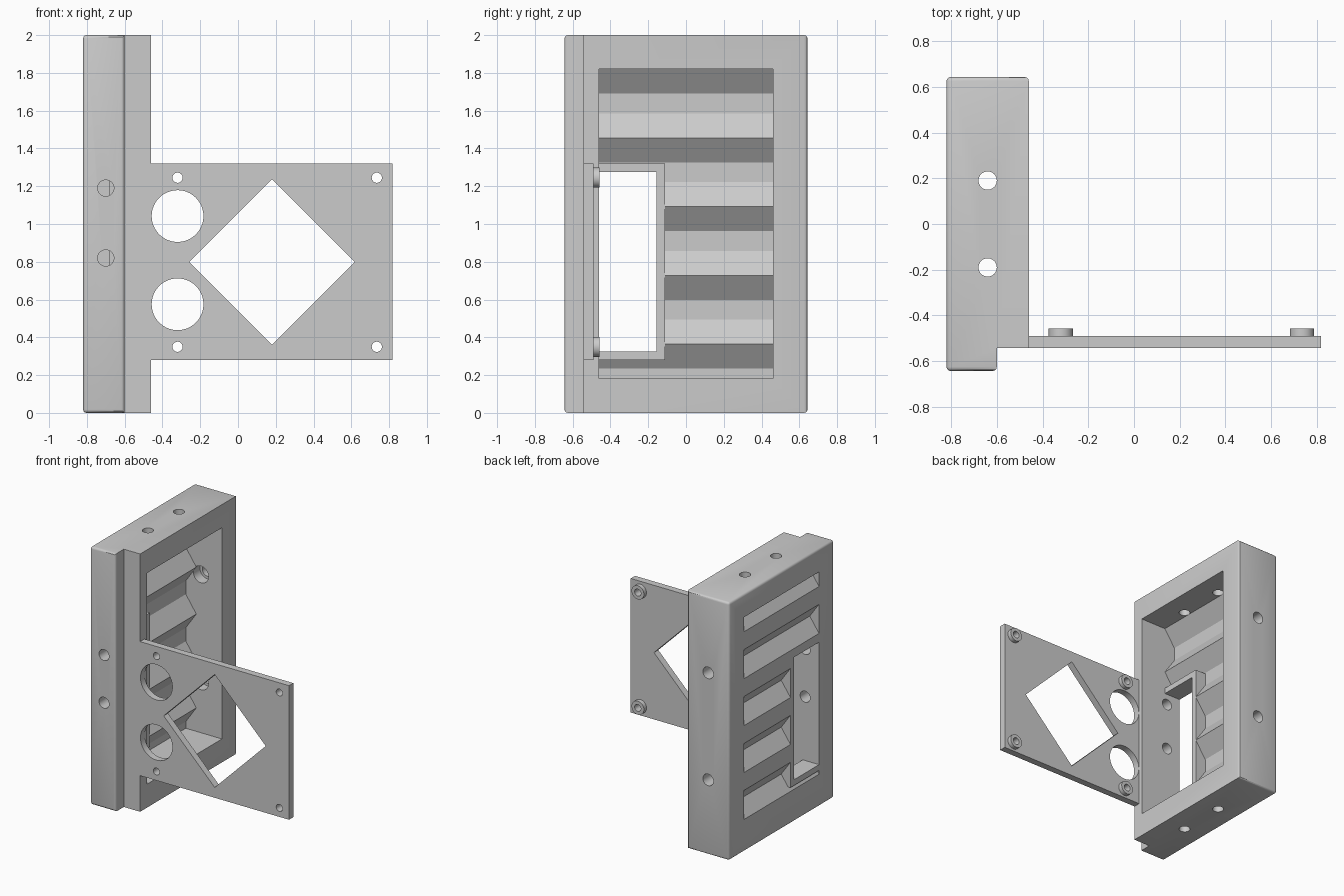
import bpy, bmesh, math
from mathutils import Vector

if "Cube" in bpy.data.objects:
    bpy.data.objects.remove(bpy.data.objects["Cube"])

grey = bpy.data.materials.new("plain grey")
grey.use_nodes = True
grey.diffuse_color = (0.6, 0.6, 0.6, 1)
grey.node_tree.nodes["Principled BSDF"].inputs["Base Color"].default_value = (0.6, 0.6, 0.6, 1)


def prism(name, points, axis, lo, hi):
    """Extrude a 2D outline along an axis; the outline uses the other two axes in order."""
    def place(p, t):
        co = list(p)
        co.insert("xyz".index(axis), t)
        return Vector(co)
    bm = bmesh.new()
    face = bm.faces.new([bm.verts.new(place(p, lo)) for p in points])
    new = bmesh.ops.extrude_face_region(bm, geom=[face])["geom"]
    shift = place((0, 0), hi - lo)
    bmesh.ops.translate(bm, verts=[v for v in new if isinstance(v, bmesh.types.BMVert)], vec=shift)
    bmesh.ops.recalc_face_normals(bm, faces=bm.faces)
    mesh = bpy.data.meshes.new(name)
    bm.to_mesh(mesh)
    bm.free()
    mesh.materials.append(grey)
    obj = bpy.data.objects.new(name, mesh)
    bpy.context.collection.objects.link(obj)
    return obj


def rect(a0, a1, b0, b1):
    return [(a0, b0), (a1, b0), (a1, b1), (a0, b1)]


def circle(a, b, r, n=32):
    return [(a + r * math.cos(math.tau * i / n), b + r * math.sin(math.tau * i / n)) for i in range(n)]


def cut(obj, cutters):
    bpy.context.view_layer.objects.active = obj
    for c in cutters:
        c.hide_render = True
        mod = obj.modifiers.new("cut", "BOOLEAN")
        mod.operation, mod.solver, mod.object = "DIFFERENCE", "EXACT", c
        bpy.ops.object.modifier_apply(modifier=mod.name)
        bpy.data.objects.remove(c)


def finish(obj):
    bpy.ops.object.select_all(action="DESELECT")
    obj.select_set(True)
    bpy.context.view_layer.objects.active = obj
    bpy.ops.object.shade_smooth_by_angle(angle=math.radians(30))


LEFT, RIGHT, DEPTH = -0.82, -0.46, 0.643
Y, Z0, Z1 = 0.46, 0.182, 1.82

# Frame with a stepped front and softened outer edges
frame = prism("frame", [(LEFT, -DEPTH), (-0.6, -DEPTH), (-0.6, -0.543), (RIGHT, -0.543),
                        (RIGHT, DEPTH), (LEFT, DEPTH)], "z", 0, 2)
bm = bmesh.new()
bm.from_mesh(frame.data)
on_side = [lambda v: v.co.x < LEFT + 0.01, lambda v: v.co.y > DEPTH - 0.01, lambda v: v.co.y < 0.01 - DEPTH]
edges = [e for e in bm.edges if any(all(test(v) for v in e.verts) for test in on_side)]
bmesh.ops.bevel(bm, geom=edges, offset=0.018, segments=3, profile=0.5, affect="EDGES")
bm.to_mesh(frame.data)
bm.free()

# Frame opening and screw holes
cutters = [prism("opening", rect(-1, 0, Z0, Z1), "y", -Y, Y)]
cutters += [prism("top_hole", circle(-0.64, y, 0.04), "z", -0.1, 2.1) for y in (-0.19, 0.19)]
cutters += [prism("front_hole", circle(-0.7, z, 0.043), "y", -0.8, -0.4) for z in (0.82, 1.19)]
for z in (0.58, 1.41):
    cutters.append(prism("back_hole", circle(-0.64, z, 0.045), "y", 0.4, 0.8))
    cutters.append(prism("back_recess", circle(-0.64, z, 0.065), "y", 0.4, 0.54))
cut(frame, cutters)

# Corrugated side wall with ridges pointing into the frame
PITCH = (Z1 - Z0) / 4.5


def zigzag(flat, apex, half):
    pts = []
    for k in range(5):
        z = Z1 - PITCH * k
        pts += [(flat, z + half), (apex, z), (flat, z - half)]
    return pts[1:] + [(flat, Z0)]


wall = prism("corrugated_wall", zigzag(-0.77, -0.68, 0.13) + zigzag(LEFT, -0.74, 0.113)[::-1], "y", -Y, Y)
cut(wall, [prism("duct_space", rect(-Y - 0.1, -0.11, 0.28, 1.32), "x", -1, 0)])

# Rectangular duct through the wall
duct = prism("duct", [(-Y, 0.28), (-0.11, 0.28), (-0.11, 1.32), (-Y, 1.32),
                      (-Y, 1.275), (-0.155, 1.275), (-0.155, 0.325), (-Y, 0.325)], "x", LEFT, -0.68)

# Mounting plate with round and diamond cutouts
plate = prism("mounting_plate", rect(RIGHT, 0.818, 0.28, 1.32), "y", -0.543, -0.49)
screws = [(x, z) for x in (-0.32, 0.735) for z in (0.35, 1.245)]
cutters = [prism("round_cut", circle(-0.32, z, 0.137, 64), "y", -0.7, -0.4) for z in (0.575, 1.042)]
cutters.append(prism("diamond_cut", circle(0.18, 0.798, 0.438, 4), "y", -0.7, -0.4))
cutters += [prism("screw_cut", circle(x, z, 0.027), "y", -0.7, -0.4) for x, z in screws]
cut(plate, cutters)

# Raised collars behind the plate's screw holes
for i, (x, z) in enumerate(screws):
    collar = prism(f"screw_collar_{i + 1}", circle(x, z, 0.053), "y", -0.49, -0.458)
    cut(collar, [prism("collar_cut", circle(x, z, 0.027), "y", -0.7, -0.4)])
    finish(collar)

for part in (frame, wall, duct, plate):
    finish(part)
